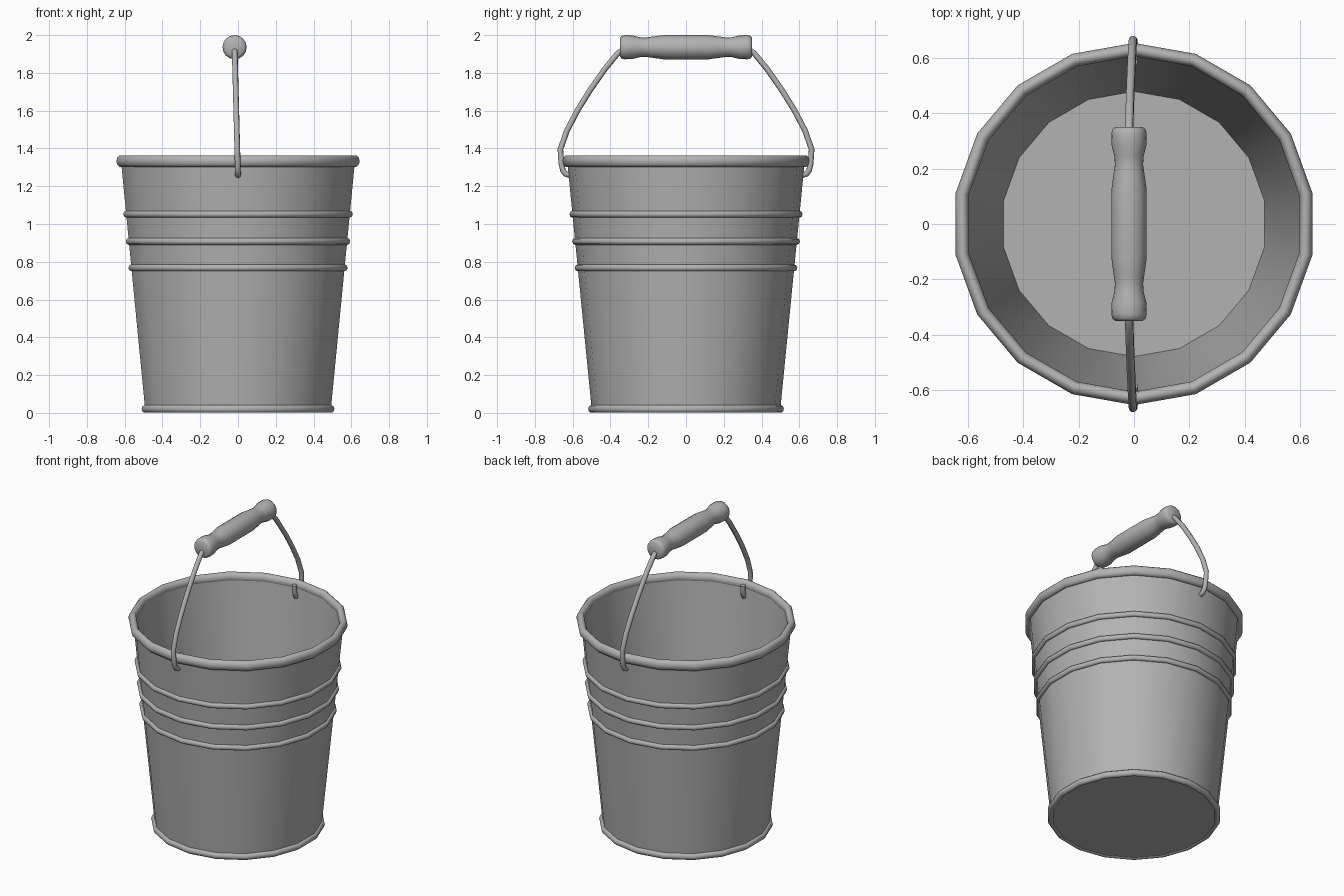
import bpy, bmesh, math

if "Cube" in bpy.data.objects:
    bpy.data.objects.remove(bpy.data.objects["Cube"])

SIDES = 18
GREY = bpy.data.materials.new("dark_grey")
GREY.diffuse_color = (0.45, 0.45, 0.45, 1)
GREY.use_nodes = True
GREY.node_tree.nodes["Principled BSDF"].inputs["Base Color"].default_value = GREY.diffuse_color


def finish(name, bm, angle=40):
    me = bpy.data.meshes.new(name)
    bm.to_mesh(me)
    bm.free()
    me.materials.clear()
    me.materials.append(GREY)
    ob = bpy.data.objects.new(name, me)
    bpy.context.collection.objects.link(ob)
    bpy.ops.object.select_all(action='DESELECT')
    bpy.context.view_layer.objects.active = ob
    ob.select_set(True)
    bpy.ops.object.shade_smooth_by_angle(angle=math.radians(angle))
    return ob


def lathe(name, profile, sides=SIDES, closed=False, angle=40):
    """Revolve (radius, height) points about z."""
    bm = bmesh.new()
    rings = []
    for r, z in profile:
        if r < 1e-6:
            rings.append([bm.verts.new((0, 0, z))])
        else:
            rings.append([bm.verts.new((r * math.cos(a), r * math.sin(a), z))
                          for a in (math.pi / 2 + math.tau * i / sides for i in range(sides))])
    pairs = list(zip(rings, rings[1:]))
    if closed:
        pairs.append((rings[-1], rings[0]))
    for a, b in pairs:
        for i in range(sides):
            j = (i + 1) % sides
            if len(a) == 1:
                bm.faces.new((a[0], b[j], b[i]))
            elif len(b) == 1:
                bm.faces.new((a[i], a[j], b[0]))
            else:
                bm.faces.new((a[i], a[j], b[j], b[i]))
    bmesh.ops.recalc_face_normals(bm, faces=bm.faces)
    return finish(name, bm, angle)


def ring(name, radius, z, rx, rz, n=10):
    """Rolled bead with an oval section."""
    return lathe(name, [(radius + rx * math.cos(math.tau * k / n),
                         z + rz * math.sin(math.tau * k / n)) for k in range(n)],
                 closed=True, angle=60)


def wall_radius(z):
    return 0.498 + 0.131 * z / 1.335


# Bucket shell with floor
lathe("bucket_body", [(0, 0.006), (0.498, 0.006), (wall_radius(1.335), 1.335),
                      (0.611, 1.335), (0.479, 0.022), (0, 0.022)])

# Rolled rim, foot ring and three raised bands
ring("rim", 0.63, 1.333, 0.024, 0.032)
ring("foot_ring", 0.499, 0.021, 0.019, 0.021)
for i, z in enumerate((1.052, 0.908, 0.768)):
    ring(f"band_{i + 1}", wall_radius(z), z, 0.016, 0.018, 8)

# Wire bail, hooked through the wall at both ends and leaning slightly
GRIP_X, GRIP_Z = -0.018, 1.936
half = [(0.586, 1.345), (0.588, 1.30), (0.600, 1.268), (0.618, 1.258), (0.638, 1.265),
        (0.652, 1.285), (0.660, 1.32), (0.665, 1.395), (0.63, 1.495), (0.575, 1.60),
        (0.51, 1.705), (0.43, 1.82), (0.36, 1.905), (0.31, 1.936)]
path = half + [(-y, z) for y, z in reversed(half)]
curve = bpy.data.curves.new("bail_path", 'CURVE')
curve.dimensions = '3D'
curve.bevel_depth = 0.0155
curve.bevel_resolution = 2
curve.use_fill_caps = True
spline = curve.splines.new('POLY')
spline.points.add(len(path) - 1)
for p, (y, z) in zip(spline.points, path):
    p.co = (GRIP_X * max(0, z - 1.26) / (GRIP_Z - 1.26), y, z, 1)
temp = bpy.data.objects.new("bail_path", curve)
bpy.context.collection.objects.link(temp)
bm = bmesh.new()
bm.from_mesh(temp.to_mesh())
temp.to_mesh_clear()
bpy.data.objects.remove(temp)
for f in bm.faces:
    f.material_index = 0
finish("wire_bail", bm, 60)

# Turned grip
side = [(0, 0.35), (0.049, 0.35), (0.060, 0.342), (0.064, 0.325), (0.063, 0.285),
        (0.053, 0.245), (0.051, 0.215), (0.056, 0.18), (0.064, 0.12)]
grip = lathe("grip", side + [(r, -z) for r, z in reversed(side)], 16, angle=70)
grip.rotation_euler = (math.pi / 2, 0, 0)
grip.location = (GRIP_X, 0, GRIP_Z)
